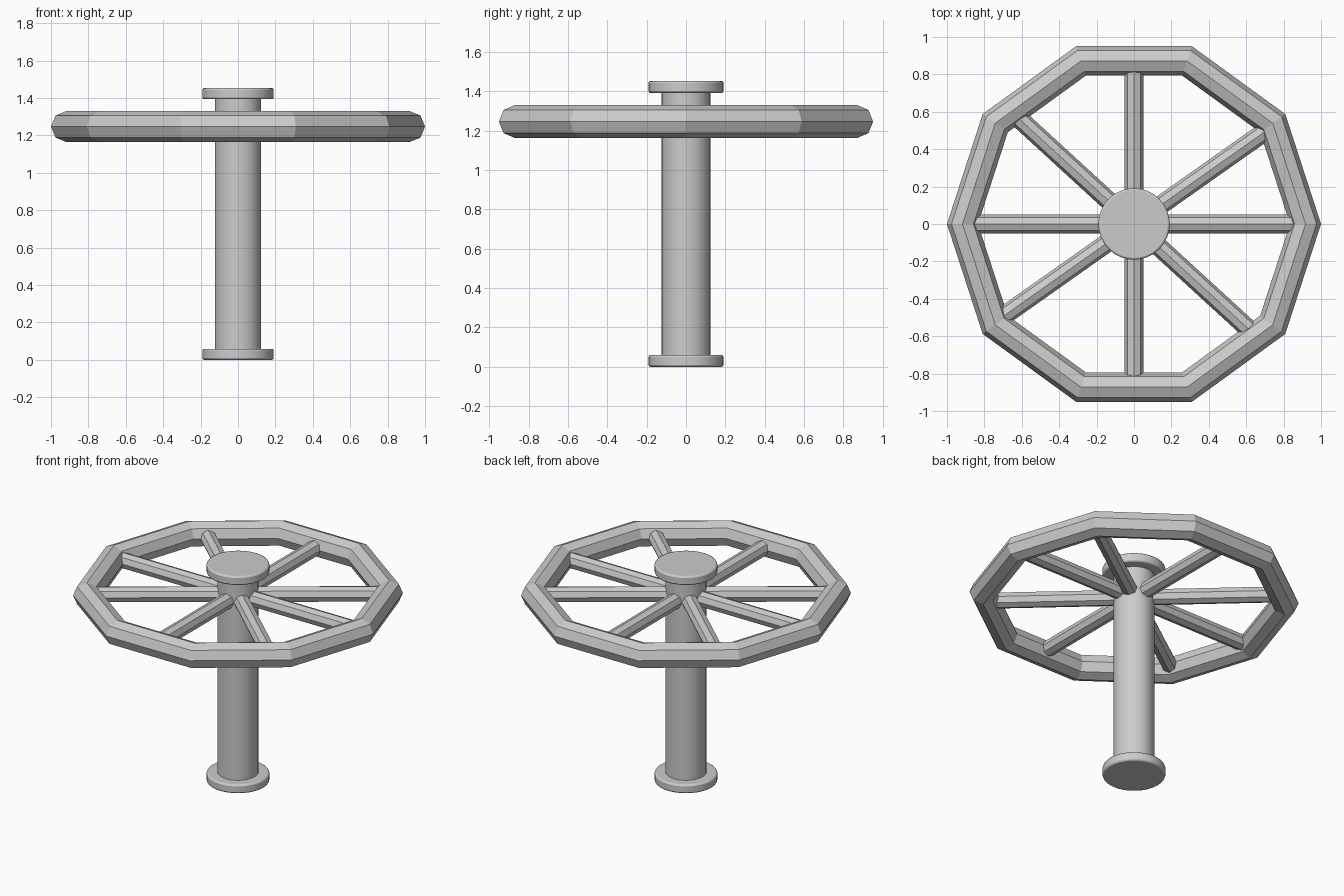
import bpy, math

if "Cube" in bpy.data.objects:
    bpy.data.objects.remove(bpy.data.objects["Cube"])

HUB_Z = 1.247


def cylinder(name, radius, z0, z1, sides=32, bevel=0.0):
    bpy.ops.mesh.primitive_cylinder_add(vertices=sides, radius=radius, depth=z1 - z0,
                                        location=(0, 0, (z0 + z1) / 2))
    ob = bpy.context.object
    ob.name = name
    if bevel:
        mod = ob.modifiers.new("edge_bevel", 'BEVEL')
        mod.width = bevel
        mod.segments = 2
        mod.limit_method = 'ANGLE'
        mod.angle_limit = math.radians(40)
    bpy.ops.object.shade_smooth_by_angle(angle=math.radians(30))
    return ob


# central post with a flange at each end
cylinder("post", 0.124, 0.03, 1.42)
cylinder("bottom_flange", 0.191, 0.0, 0.059, bevel=0.01)
cylinder("top_flange", 0.191, 1.393, 1.453, bevel=0.01)

# ten-sided rim with an octagonal section
bpy.ops.mesh.primitive_torus_add(major_segments=10, minor_segments=8,
                                 major_radius=0.917, minor_radius=0.083,
                                 location=(0, 0, HUB_Z))
rim = bpy.context.object
rim.name = "wheel_rim"
bpy.ops.object.shade_flat()

# four full-width bars make the eight spokes
for i, (angle, reach) in enumerate([(0, 0.88), (35.2, 0.87), (90, 0.83), (137.5, 0.86)]):
    bpy.ops.mesh.primitive_cylinder_add(vertices=8, radius=0.05, depth=2 * reach,
                                        location=(0, 0, HUB_Z),
                                        rotation=(0, math.pi / 2, math.radians(angle)))
    bpy.context.object.name = f"spoke_pair_{i + 1}"
